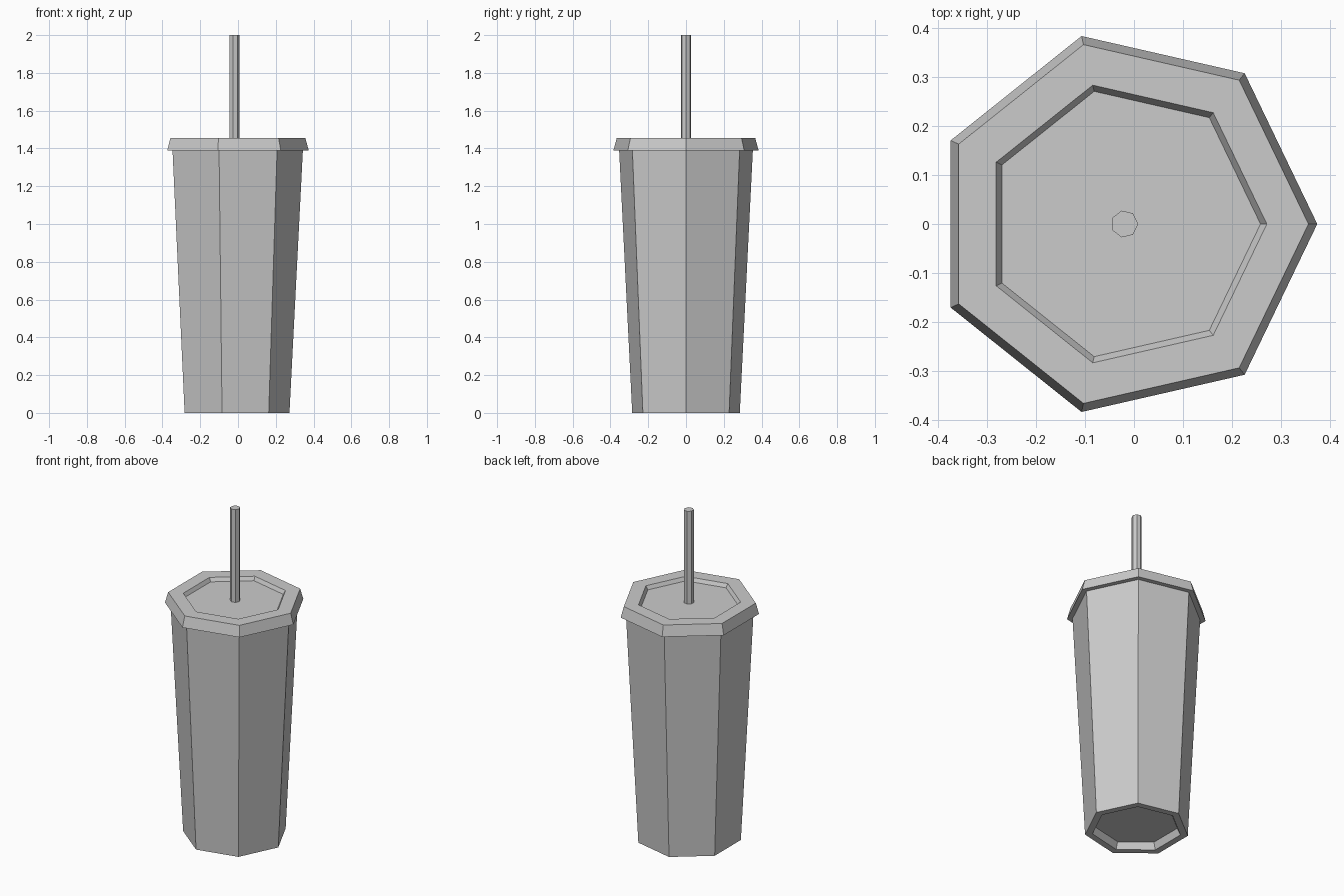
import bpy, bmesh, math

if "Cube" in bpy.data.objects:
    bpy.data.objects.remove(bpy.data.objects["Cube"])

SIDES = 7
CENTRE_X = -0.0195


def lathe(name, profile, cap_start=True, cap_end=True):
    """Sweep (radius, z) points around the axis; the profile runs from below to above."""
    bm = bmesh.new()
    rings = []
    for r, z in profile:
        rings.append([bm.verts.new((CENTRE_X + r * math.cos(math.tau * k / SIDES),
                                    r * math.sin(math.tau * k / SIDES), z))
                      for k in range(SIDES)])
    for a, b in zip(rings, rings[1:]):
        for k in range(SIDES):
            n = (k + 1) % SIDES
            bm.faces.new((a[k], a[n], b[n], b[k]))
    if cap_start:
        bm.faces.new(rings[0][::-1])
    if cap_end:
        bm.faces.new(rings[-1])
    mesh = bpy.data.meshes.new(name)
    bm.to_mesh(mesh)
    bm.free()
    obj = bpy.data.objects.new(name, mesh)
    bpy.context.collection.objects.link(obj)
    return obj


# Tapered cup with a recessed base; its top meets the lid's underside
lathe("cup", [(0.232, 0.04), (0.25, 0), (0.292, 0), (0.363, 1.39)], cap_end=False)

# Lid: overhanging sloped rim with a sunken centre panel
lathe("lid", [(0.363, 1.39), (0.394, 1.39), (0.376, 1.455),
              (0.291, 1.455), (0.278, 1.433)], cap_start=False)

# Straw rising from the sunken panel
lathe("straw", [(0.028, 1.433), (0.028, 2.0)], cap_start=False)
